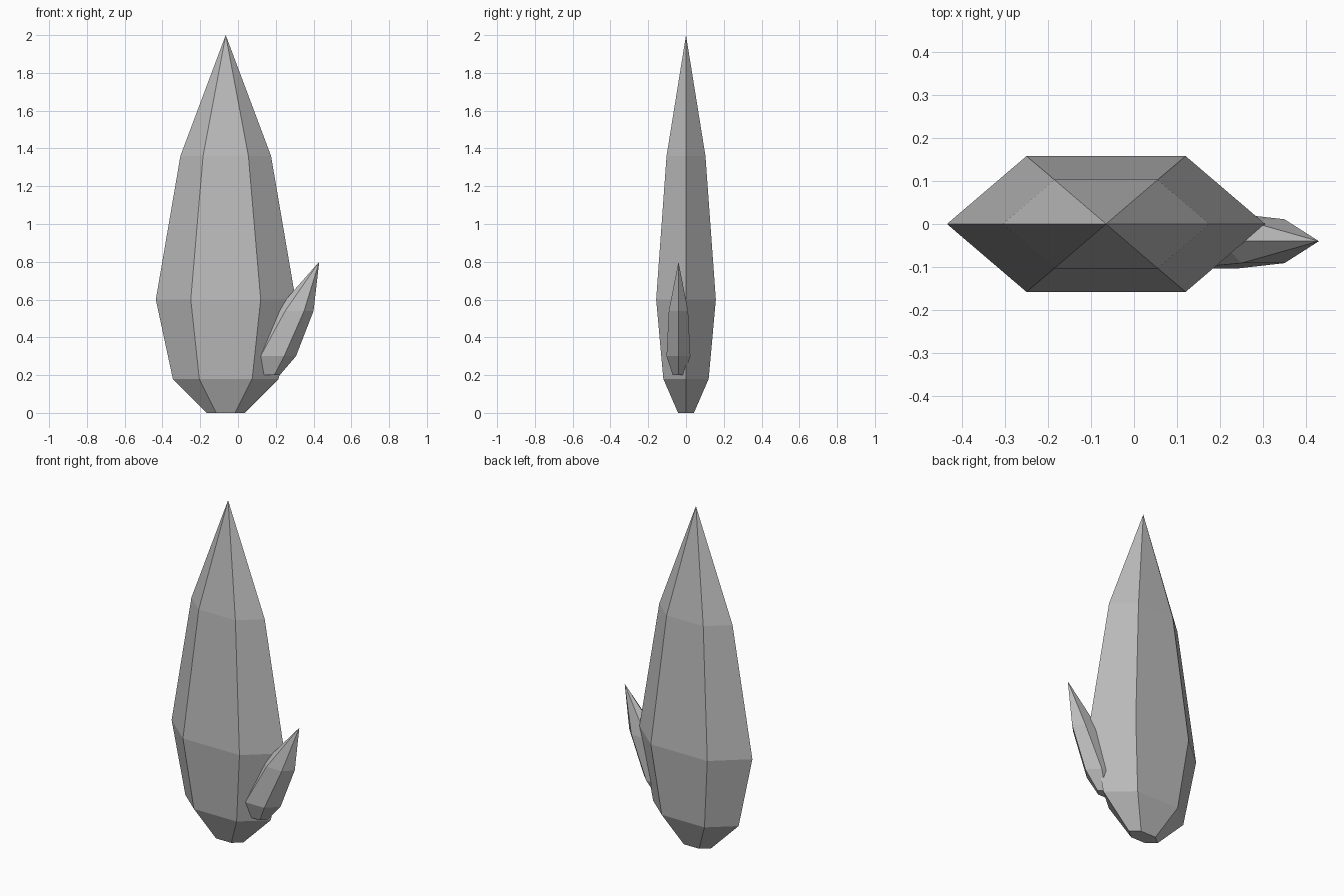
import bpy
import bmesh

cube = bpy.data.objects.get("Cube")
if cube:
    bpy.data.objects.remove(cube, do_unlink=True)

# Single stone colour
GREY = (0.5, 0.5, 0.5, 1.0)
stone = bpy.data.materials.new("grey stone")
stone.use_nodes = True
stone.diffuse_color = GREY
stone.node_tree.nodes["Principled BSDF"].inputs["Base Color"].default_value = GREY

# Corners of a flattened hexagon: fractions of half width and half depth
HEXAGON = [(1, 0), (0.5, 1), (-0.5, 1), (-1, 0), (-0.5, -1), (0.5, -1)]


def crystal(name, y, rings, tip):
    """Loft hexagonal rings (z, centre x, half width, half depth) up to a tip."""
    bm = bmesh.new()
    loops = [[bm.verts.new((cx + u * w, y + v * d, z)) for u, v in HEXAGON]
             for z, cx, w, d in rings]
    apex = bm.verts.new((tip[0], y, tip[1]))
    n = len(HEXAGON)
    bm.faces.new(loops[0][::-1])
    for i in range(n):
        j = (i + 1) % n
        for low, high in zip(loops, loops[1:]):
            bm.faces.new((low[i], low[j], high[j], high[i]))
        bm.faces.new((loops[-1][i], loops[-1][j], apex))
    bmesh.ops.recalc_face_normals(bm, faces=bm.faces)
    mesh = bpy.data.meshes.new(name)
    bm.to_mesh(mesh)
    bm.free()
    mesh.materials.append(stone)
    obj = bpy.data.objects.new(name, mesh)
    bpy.context.collection.objects.link(obj)
    return obj


# Tall upright crystal
X = -0.065
crystal("main_crystal", 0.0,
        [(0.0, X, 0.10, 0.042), (0.18, X, 0.28, 0.12),
         (0.6, X, 0.37, 0.158), (1.36, X, 0.24, 0.103)],
        (X, 2.0))

# Small leaning crystal growing from the lower left side
crystal("side_crystal", -0.04,
        [(0.2, 0.163, 0.058, 0.03), (0.3, 0.182, 0.125, 0.063),
         (0.54, 0.30, 0.10, 0.051)],
        (0.43, 0.8))
